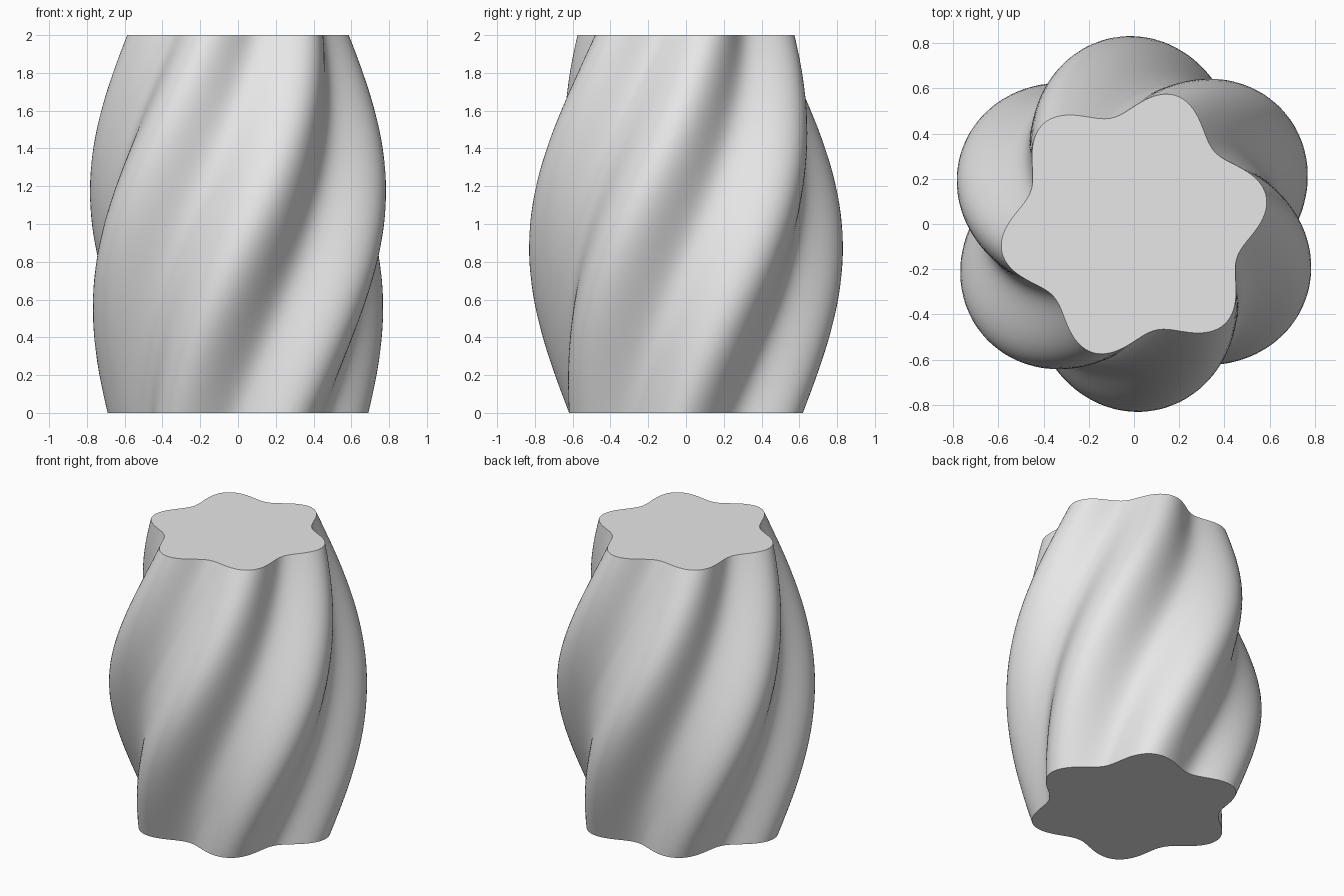
import bpy
import bmesh
from math import sin, cos, pi, radians

cube = bpy.data.objects.get("Cube")
if cube:
    bpy.data.objects.remove(cube, do_unlink=True)

HEIGHT = 2.0
LOBES = 6
SEGMENTS = 192
RINGS = 96
TWIST = radians(72)
RIPPLE = 0.11          # depth of the lobes relative to the mean radius
BOTTOM, TOP, BULGE = 0.69, 0.597, 0.185


def lobe_radius(t):
    """Outer radius at height fraction t: a straight taper with a belly."""
    return BOTTOM + (TOP - BOTTOM) * t + BULGE * sin(pi * t)


def ring_point(t, a):
    """Point of the lobed section at height t, turned by the twist."""
    r = lobe_radius(t) * (1 + RIPPLE * cos(LOBES * a)) / (1 + RIPPLE)
    turned = a + TWIST * t
    return (r * cos(turned), r * sin(turned), HEIGHT * t)


# Plain grey material
grey = bpy.data.materials.new("plain_grey")
grey.use_nodes = True
colour = (0.8, 0.8, 0.8, 1.0)
grey.diffuse_color = colour
grey.node_tree.nodes["Principled BSDF"].inputs["Base Color"].default_value = colour

# Twisted lobed body: stacked rings bridged with quads
bm = bmesh.new()
rings = [[bm.verts.new(ring_point(i / RINGS, 2 * pi * j / SEGMENTS))
          for j in range(SEGMENTS)] for i in range(RINGS + 1)]
for low, high in zip(rings, rings[1:]):
    for j in range(SEGMENTS):
        k = (j + 1) % SEGMENTS
        bm.faces.new((low[j], low[k], high[k], high[j]))

# Flat closed ends
bm.faces.new(rings[-1])
bm.faces.new(rings[0][::-1])

mesh = bpy.data.meshes.new("twisted_vase")
bm.to_mesh(mesh)
bm.free()
mesh.materials.append(grey)
vase = bpy.data.objects.new("twisted_vase", mesh)
bpy.context.collection.objects.link(vase)

# Smooth sides, crisp rims
bpy.ops.object.select_all(action="DESELECT")
vase.select_set(True)
bpy.context.view_layer.objects.active = vase
bpy.ops.object.shade_smooth_by_angle(angle=radians(35))
